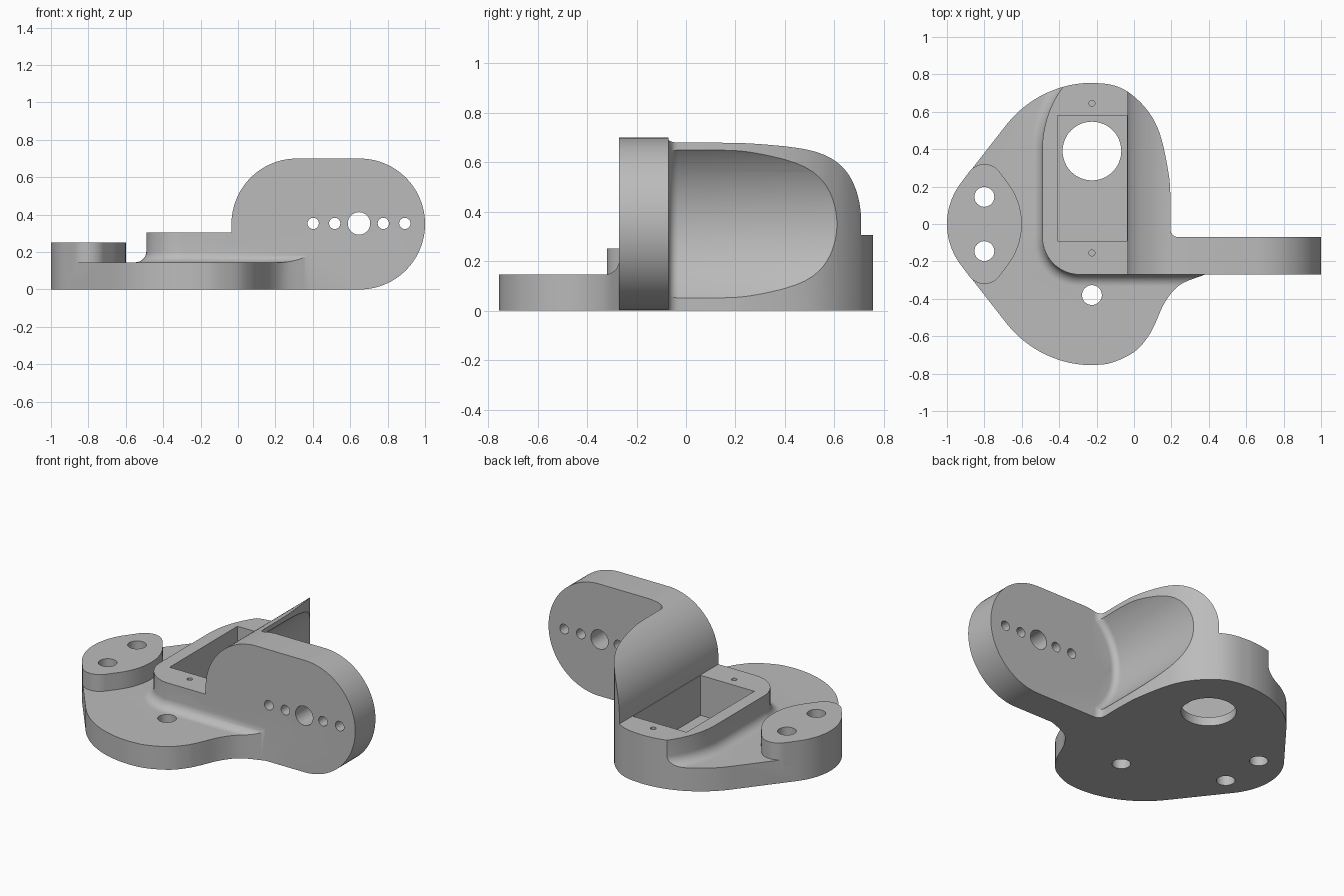
import bpy, bmesh
from math import sin, cos, pi, radians
from mathutils import Matrix, Vector

if "Cube" in bpy.data.objects:
    bpy.data.objects.remove(bpy.data.objects["Cube"])

grey = bpy.data.materials.new("plain grey")
grey.use_nodes = True
colour = (0.5, 0.5, 0.5, 1)
grey.diffuse_color = colour
grey.node_tree.nodes["Principled BSDF"].inputs["Base Color"].default_value = colour


def loft(name, rings):
    """Solid from matching rings of 3D points."""
    bm = bmesh.new()
    loops = [[bm.verts.new(p) for p in ring] for ring in rings]
    for a, b in zip(loops, loops[1:]):
        for i in range(len(a)):
            j = (i + 1) % len(a)
            bm.faces.new((a[i], a[j], b[j], b[i]))
    bm.faces.new(loops[0][::-1])
    bm.faces.new(loops[-1])
    bmesh.ops.recalc_face_normals(bm, faces=bm.faces)
    mesh = bpy.data.meshes.new(name)
    bm.to_mesh(mesh)
    bm.free()
    obj = bpy.data.objects.new(name, mesh)
    mesh.materials.append(grey)
    bpy.context.collection.objects.link(obj)
    return obj


def prism_z(name, pts, low, high):
    return loft(name, [[(x, y, z) for x, y in pts] for z in (low, high)])


def prism_y(name, pts, near, far):
    return loft(name, [[(x, y, z) for x, z in pts] for y in (near, far)])


def arc(cx, cy, r, start, end, steps=24):
    angles = [radians(start + (end - start) * i / steps) for i in range(steps + 1)]
    return [(cx + r * cos(a), cy + r * sin(a)) for a in angles]


def circle(cx, cy, r):
    return arc(cx, cy, r, 0, 352.5, 47)


def rect(x0, x1, y0, y1):
    return [(x0, y0), (x1, y0), (x1, y1), (x0, y1)]


def spline(pts, steps=5):
    """Smooth curve through the points."""
    pts = [Vector(p) for p in pts]
    ext = [2 * pts[0] - pts[1]] + pts + [2 * pts[-1] - pts[-2]]
    out = []
    for a, b, c, d in zip(ext, ext[1:], ext[2:], ext[3:]):
        for i in range(steps):
            t = i / steps
            p = b + (c - a) * t / 2 + (a - 2.5 * b + 2 * c - d / 2) * t * t
            p += (1.5 * (b - c) + (d - a) / 2) * t ** 3
            out.append(tuple(p))
    return out + [tuple(pts[-1])]


def combine(target, other, operation):
    mod = target.modifiers.new("combine", "BOOLEAN")
    mod.operation, mod.solver, mod.object = operation, "EXACT", other
    bpy.context.view_layer.update()
    deps = bpy.context.evaluated_depsgraph_get()
    mesh = bpy.data.meshes.new_from_object(target.evaluated_get(deps))
    target.modifiers.clear()
    target.data = mesh
    bpy.data.objects.remove(other)


# Footprint: right edge, rear lobe, left nose, front lobe, neck under the arm
lobe_y, lobe_r, nose_r, tilt = 0.167, 0.588, 0.36, 142
outline = arc(0.235, -0.03, 0.04, 270, 180, 6)
outline += spline([(0.195, 0.0), (0.195, 0.13), (0.185, 0.27), (0.139, 0.48), (0.07, 0.61),
                   (-0.03, 0.705), (-0.12, 0.744), (-0.22, 0.755)])
outline += arc(-0.22, lobe_y, lobe_r, 92, tilt)
outline += arc(nose_r - 1, 0, nose_r, tilt, 360 - tilt)
outline += arc(-0.22, -lobe_y, lobe_r, 360 - tilt, 268)
outline += spline([(-0.22, -0.755), (-0.12, -0.742), (0.0, -0.685), (0.07, -0.61), (0.112, -0.535),
                   (0.166, -0.417), (0.246, -0.325), (0.38, -0.27)])
outline += [(0.45, -0.2), (0.45, -0.12), (0.24, -0.12)]

# Base slab
body = prism_z("bracket_body", rect(-1.2, 1.2, -1, 1), -0.1, 0.145)


# Raised box with a hollow fillet around its foot
def box_ring(offset, z):
    pts = [(0.5, 0.86 + offset)] + arc(0.072, 0.4, 0.562 + offset, 125, 180)
    pts += arc(-0.29, -0.07, 0.2 + offset, 180, 270) + [(0.5, -0.27 - offset)]
    return [(x, y, z) for x, y in pts]


fillet = 0.06
rings = [box_ring(fillet, 0.05)]
for i in range(9):
    a = i / 8 * pi / 2
    rings.append(box_ring(fillet * (1 - sin(a)), 0.145 + fillet * (1 - cos(a))))
rings.append(box_ring(0, 0.305))
combine(body, loft("box", rings), "UNION")

# Curved gusset behind the arm
radius = 0.35
side = [(-0.035, -0.1)] + arc(radius - 0.035, radius, radius, 180, 90) + [(0.48, 0.7), (0.48, -0.1)]
combine(body, prism_y("gusset", side, -0.2, 0.95), "UNION")
combine(body, prism_z("footprint", outline, 0, 1), "INTERSECT")

# Scoop in the gusset, rounded where it meets the arm
rings = []
for i in range(7):
    a = i / 6 * pi / 2
    r, y = 0.38 + 0.04 * sin(a), -0.03 - 0.04 * cos(a)
    rings.append([(x, y, z) for x, z in arc(0.49, radius, r, 0, 357, 119)])
rings.append([(x, 1, z) for x, y, z in rings[-1]])
combine(body, loft("scoop", rings), "DIFFERENCE")

# Upright arm
arm = [(-0.035, 0)] + arc(0.65, radius, radius, 270, 450, 48)
arm += arc(radius - 0.035, radius, radius, 90, 180)
combine(body, prism_y("arm", arm, -0.27, -0.07), "UNION")

# Lens-shaped boss on the nose
boss = arc(nose_r - 1, 0, nose_r, tilt, 360 - tilt) + arc(-0.8, -0.22, 0.1, 360 - tilt, 180 + tilt)
boss += [(-1.6 - x, -y) for x, y in boss]
combine(body, prism_z("boss", boss, 0.1, 0.25), "UNION")

# Pocket and its floor opening
combine(body, prism_z("pocket", rect(-0.41, -0.038, -0.09, 0.58), 0.055, 0.9), "DIFFERENCE")
combine(body, prism_z("opening", circle(-0.225, 0.39, 0.157), -0.1, 0.2), "DIFFERENCE")

# Mounting holes, screw holes and the row of holes in the arm
for x, y, r, low in [(-0.8, 0.145, 0.053, -0.1), (-0.8, -0.145, 0.053, -0.1),
                     (-0.225, -0.38, 0.053, -0.1),
                     (-0.225, 0.645, 0.016, 0.15), (-0.225, -0.155, 0.016, 0.15)]:
    combine(body, prism_z("hole", circle(x, y, r), low, 0.5), "DIFFERENCE")
for step, r in [(-0.245, 0.03), (-0.13, 0.03), (0, 0.06), (0.13, 0.03), (0.245, 0.03)]:
    combine(body, prism_y("hole", circle(0.647 + step, 0.353, r), -0.4, 0), "DIFFERENCE")

# Smooth curves, sharp edges
bpy.ops.object.select_all(action="DESELECT")
body.select_set(True)
bpy.context.view_layer.objects.active = body
bpy.ops.object.shade_smooth_by_angle(angle=radians(30))
